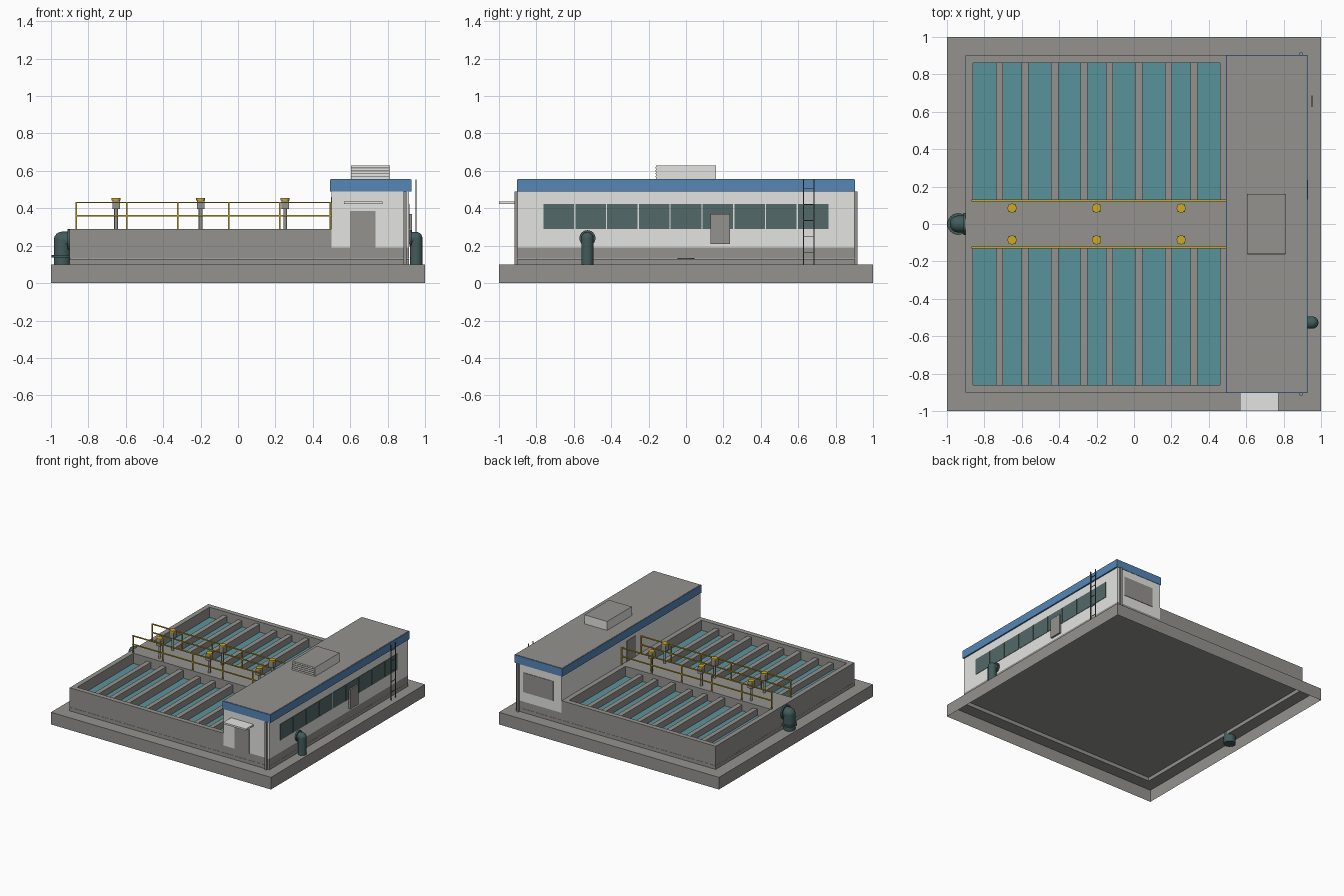
import bpy, bmesh, math
from mathutils import Vector

if "Cube" in bpy.data.objects:
    bpy.data.objects.remove(bpy.data.objects["Cube"])


def mat(name, r, g, b):
    m = bpy.data.materials.new(name)
    m.diffuse_color = tuple(c ** 2.2 for c in (r, g, b)) + (1,)
    m.use_nodes = True
    m.node_tree.nodes["Principled BSDF"].inputs["Base Color"].default_value = m.diffuse_color
    return m


CONCRETE = mat("concrete grey", .575, .57, .555)
WALL = mat("wall white", .89, .89, .88)
BLUE = mat("fascia blue", .34, .52, .71)
WATER = mat("water teal", .355, .57, .60)
YELLOW = mat("safety yellow", .80, .66, .16)
PIPE = mat("pipe dark teal", .27, .36, .36)
GLASS = mat("window glass", .33, .41, .41)
STEEL = mat("dark steel", .36, .37, .37)


def finish(bm, name, m):
    me = bpy.data.meshes.new(name)
    bmesh.ops.recalc_face_normals(bm, faces=bm.faces)
    bm.to_mesh(me)
    bm.free()
    me.materials.append(m)
    ob = bpy.data.objects.new(name, me)
    bpy.context.collection.objects.link(ob)
    return ob


def box(name, m, x0, x1, y0, y1, z0, z1):
    bm = bmesh.new()
    bmesh.ops.create_cube(bm, size=1)
    for v in bm.verts:
        v.co = Vector((x0 + (v.co.x + .5) * (x1 - x0),
                       y0 + (v.co.y + .5) * (y1 - y0),
                       z0 + (v.co.z + .5) * (z1 - z0)))
    return finish(bm, name, m)


def tube(name, m, a, b, r, seg=12):
    """Cylinder between two points."""
    a, b = Vector(a), Vector(b)
    bm = bmesh.new()
    bmesh.ops.create_cone(bm, cap_ends=True, segments=seg, radius1=r, radius2=r,
                          depth=(b - a).length)
    rot = (b - a).to_track_quat('Z', 'Y')
    for v in bm.verts:
        v.co = rot @ v.co + (a + b) / 2
    ob = finish(bm, name, m)
    for p in ob.data.polygons:
        p.use_smooth = len(p.vertices) == 4 and seg > 8
    return ob


def elbow(name, x, y, zb, zc, r, wall_x, flange):
    """Vertical pipe with a rounded bend into a wall."""
    s = 1 if wall_x > x else -1
    tube(name + "_riser", PIPE, (x, y, zb), (x, y, zc), r, 24)
    tube(name + "_branch", PIPE, (x, y, zc), (wall_x, y, zc), r, 24)
    bm = bmesh.new()
    bmesh.ops.create_uvsphere(bm, u_segments=24, v_segments=12, radius=r)
    bmesh.ops.translate(bm, verts=bm.verts, vec=(x, y, zc))
    ob = finish(bm, name + "_bend", PIPE)
    for p in ob.data.polygons:
        p.use_smooth = True
    tube(name + "_wall_flange", PIPE, (wall_x - s * .012, y, zc), (wall_x, y, zc), flange, 24)


# Hollow base slab with a raised floor inside
bm = bmesh.new()
bmesh.ops.create_cube(bm, size=2)
for v in bm.verts:
    v.co.z = .1 if v.co.z > 0 else 0
top = next(f for f in bm.faces if f.calc_center_median().z > .09)
bottom = next(f for f in bm.faces if f.calc_center_median().z < .01)
bmesh.ops.delete(bm, geom=[bottom], context='FACES_ONLY')
bmesh.ops.inset_region(bm, faces=[top], thickness=.1)
for v in top.verts:
    v.co = (.915 if v.co.x > 0 else -.9, math.copysign(.9, v.co.y), .1)
raised = bmesh.ops.extrude_face_region(bm, geom=[top])
bmesh.ops.delete(bm, geom=[top], context='FACES_ONLY')
for v in raised['geom']:
    if isinstance(v, bmesh.types.BMVert):
        v.co.z = .13
finish(bm, "base_slab", CONCRETE)

# Basin walls and central walkway
RIM, FLOOR = .29, .131
box("basin_wall_left", CONCRETE, -.9, -.86, -.9, .9, FLOOR, RIM)
box("basin_wall_right", CONCRETE, .46, .5, -.9, .9, FLOOR, RIM)
box("walkway", CONCRETE, -.86, .46, -.13, .13, FLOOR, RIM)

# Basin cells: water, dividers and troughs on each side
for side, s in (("back", 1), ("front", -1)):
    y0, y1 = sorted((s * .13, s * .86))
    e0, e1 = sorted((s * .86, s * .9))
    box("basin_wall_" + side, CONCRETE, -.86, .46, e0, e1, FLOOR, RIM)
    box("water_" + side, WATER, -.86, .46, y0, y1, .16, .207)
    for x in (-.425, .025):
        box("divider_" + side, CONCRETE, x - .02, x + .02, y0, y1, .19, .272)
    for c in range(3):
        for x in (-.72, -.583):
            x += c * .452
            box("trough_" + side, CONCRETE, x - .019, x + .019, y0, y1, .19, .258)

# Walkway railings
posts = [-.866 + i * .272 for i in range(6)]
for s in (-1, 1):
    y = s * .126
    for x in posts:
        box("railing_post", YELLOW, x - .004, x + .004, y - .004, y + .004, RIM, .43)
    for z in (.36, .43):
        box("railing_bar", YELLOW, -.87, .5, y - .005, y + .005, z - .003, z + .004)

    # Valve pedestals with yellow handwheels
    for x in (-.652, -.2, .252):
        y = s * .085
        tube("valve_pedestal", CONCRETE, (x, y, RIM), (x, y, .40), .01)
        box("valve_head", CONCRETE, x - .02, x + .02, y - .02, y + .02, .395, .442)
        tube("valve_handwheel", YELLOW, (x, y, .442), (x, y, .455), .024, 20)

# Control building
box("building_plinth", CONCRETE, .5, .915, -.9, .9, FLOOR, .19)
box("building_walls", WALL, .5, .915, -.9, .9, .19, .49)
box("roof_fascia", BLUE, .493, .927, -.903, .903, .49, .555)
box("roof_deck", CONCRETE, .498, .922, -.898, .898, .55, .557)
unit = box("roof_unit", WALL, .605, .812, -.16, .16, .557, .63)
unit.data.materials.append(CONCRETE)
for p in unit.data.polygons:
    p.material_index = 1 if p.normal.z > .5 else 0
for i in range(4):
    z = .566 + i * .016
    box("roof_unit_louvre", CONCRETE, .608, .807, -.164, -.16, z, z + .006)

# Window band on the right wall
for i in range(9):
    y = (i - 4) * .17
    box("window", GLASS, .914, .918, y - .082, y + .082, .29, .422)

# Doors, canopy, back panel and wall cabinet
box("front_door", CONCRETE, .6, .735, -.904, -.899, .19, .385)
box("door_canopy", WALL, .567, .772, -1, -.9, .422, .436)
box("walkway_door", CONCRETE, .496, .501, -.06, .06, RIM, .46)
box("back_panel", CONCRETE, .575, .85, .899, .904, .27, .43)
box("wall_cabinet", CONCRETE, .915, .93, .13, .235, .21, .37)

# Corner downpipes
for s in (-1, 1):
    y0, y1 = sorted((s * .9, s * .916))
    box("downpipe", CONCRETE, .884, .9, y0, y1, .1, .49)

# Roof ladder
for y in (.628, .685):
    box("ladder_rail", STEEL, .949, .955, y - .003, y + .003, .1, .555)
for i in range(5):
    z = .165 + i * .085
    box("ladder_rung", STEEL, .95, .954, .628, .685, z - .002, z + .002)

# Inlet and outlet pipes
elbow("outlet_pipe", .953, -.527, .1, .24, .033, .916, .043)
elbow("inlet_pipe", -.94, 0, .04, .23, .045, -.9, .058)
tube("inlet_pipe_collar", PIPE, (-.94, 0, .138), (-.94, 0, .15), .058, 24)
